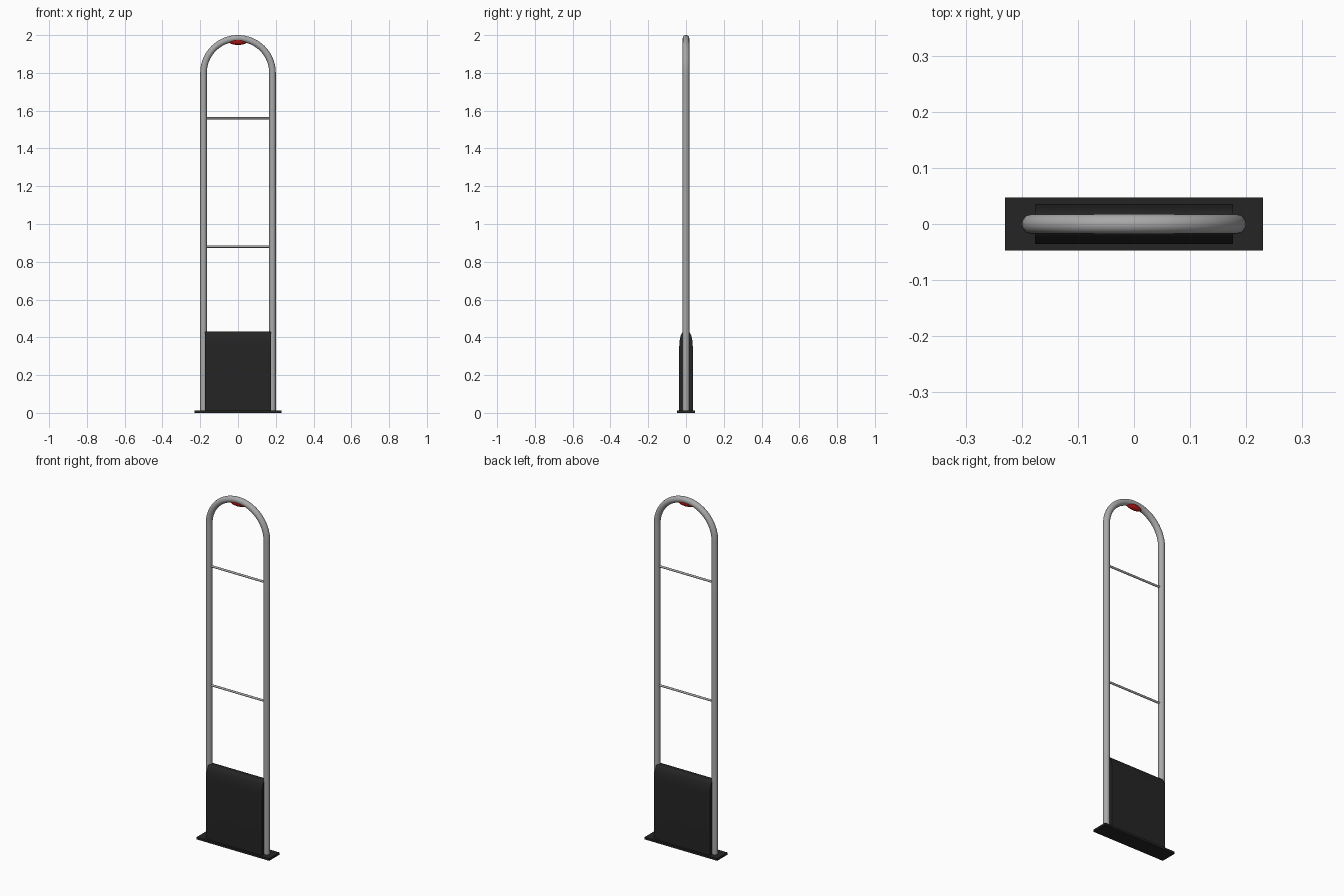
import bpy, bmesh, math

if "Cube" in bpy.data.objects:
    bpy.data.objects.remove(bpy.data.objects["Cube"])


def material(name, rgb):
    m = bpy.data.materials.new(name)
    m.diffuse_color = (*rgb, 1)
    m.use_nodes = True
    m.node_tree.nodes["Principled BSDF"].inputs["Base Color"].default_value = m.diffuse_color
    return m


metal = material("brushed grey metal", (0.40, 0.40, 0.40))
black = material("black plastic", (0.018, 0.018, 0.018))
red = material("red lamp", (0.45, 0.008, 0.008))


def make(name, bm, mat, smooth=True):
    bmesh.ops.recalc_face_normals(bm, faces=bm.faces)
    me = bpy.data.meshes.new(name)
    bm.to_mesh(me)
    bm.free()
    me.materials.append(mat)
    ob = bpy.data.objects.new(name, me)
    bpy.context.collection.objects.link(ob)
    if smooth:
        bpy.ops.object.select_all(action='DESELECT')
        ob.select_set(True)
        bpy.context.view_layer.objects.active = ob
        bpy.ops.object.shade_smooth_by_angle(angle=math.radians(40))
    return ob


def tube(name, path, r, mat, sides=24):
    """Round tube along a path lying in the xz plane."""
    bm = bmesh.new()
    rings = []
    for i, (x, z) in enumerate(path):
        x0, z0 = path[max(i - 1, 0)]
        x1, z1 = path[min(i + 1, len(path) - 1)]
        d = math.hypot(x1 - x0, z1 - z0)
        nx, nz = (z1 - z0) / d, -(x1 - x0) / d
        ring = []
        for k in range(sides):
            a = math.tau * k / sides
            c = r * math.cos(a)
            ring.append(bm.verts.new((x + nx * c, r * math.sin(a), z + nz * c)))
        rings.append(ring)
    for a, b in zip(rings, rings[1:]):
        for k in range(sides):
            j = (k + 1) % sides
            bm.faces.new((a[k], a[j], b[j], b[k]))
    bm.faces.new(rings[0])
    bm.faces.new(rings[-1])
    return make(name, bm, mat)


# Arched tubular frame
R, SPRING = 0.1825, 1.8
arc = [(-R * math.cos(math.pi * i / 40), SPRING + R * math.sin(math.pi * i / 40))
       for i in range(41)]
tube("arched_frame", [(-R, 0.01)] + arc + [(R, 0.01)], 0.0175, metal)

# Cross bars
for name, z in (("lower_crossbar", 0.88), ("upper_crossbar", 1.56)):
    tube(name, [(-R, z), (R, z)], 0.006, metal, 16)

# Lower housing panel: side profile with rounded shoulders, extruded along x
half = [(0.036, 0.01), (0.036, 0.345)]
for i in range(1, 9):
    a = math.pi / 2 * i / 8
    half.append((0.012 + 0.024 * math.cos(a), 0.345 + 0.085 * math.sin(a)))
profile = half + [(-y, z) for y, z in reversed(half)]
bm = bmesh.new()
face = bm.faces.new([bm.verts.new((-0.176, y, z)) for y, z in profile])
ext = bmesh.ops.extrude_face_region(bm, geom=[face])
bmesh.ops.translate(bm, vec=(0.352, 0, 0),
                    verts=[v for v in ext["geom"] if isinstance(v, bmesh.types.BMVert)])
make("housing_panel", bm, black)

# Floor plate
bm = bmesh.new()
bmesh.ops.create_cube(bm, size=1)
bmesh.ops.scale(bm, vec=(0.46, 0.094, 0.012), verts=bm.verts)
bmesh.ops.translate(bm, vec=(0, 0, 0.006), verts=bm.verts)
make("floor_plate", bm, black, False)

# Red alarm lamp under the crown of the arch
bm = bmesh.new()
bmesh.ops.create_uvsphere(bm, u_segments=32, v_segments=16, radius=1)
bmesh.ops.scale(bm, vec=(0.052, 0.0155, 0.02), verts=bm.verts)
bmesh.ops.translate(bm, vec=(0, 0, 1.968), verts=bm.verts)
make("alarm_lamp", bm, red)
